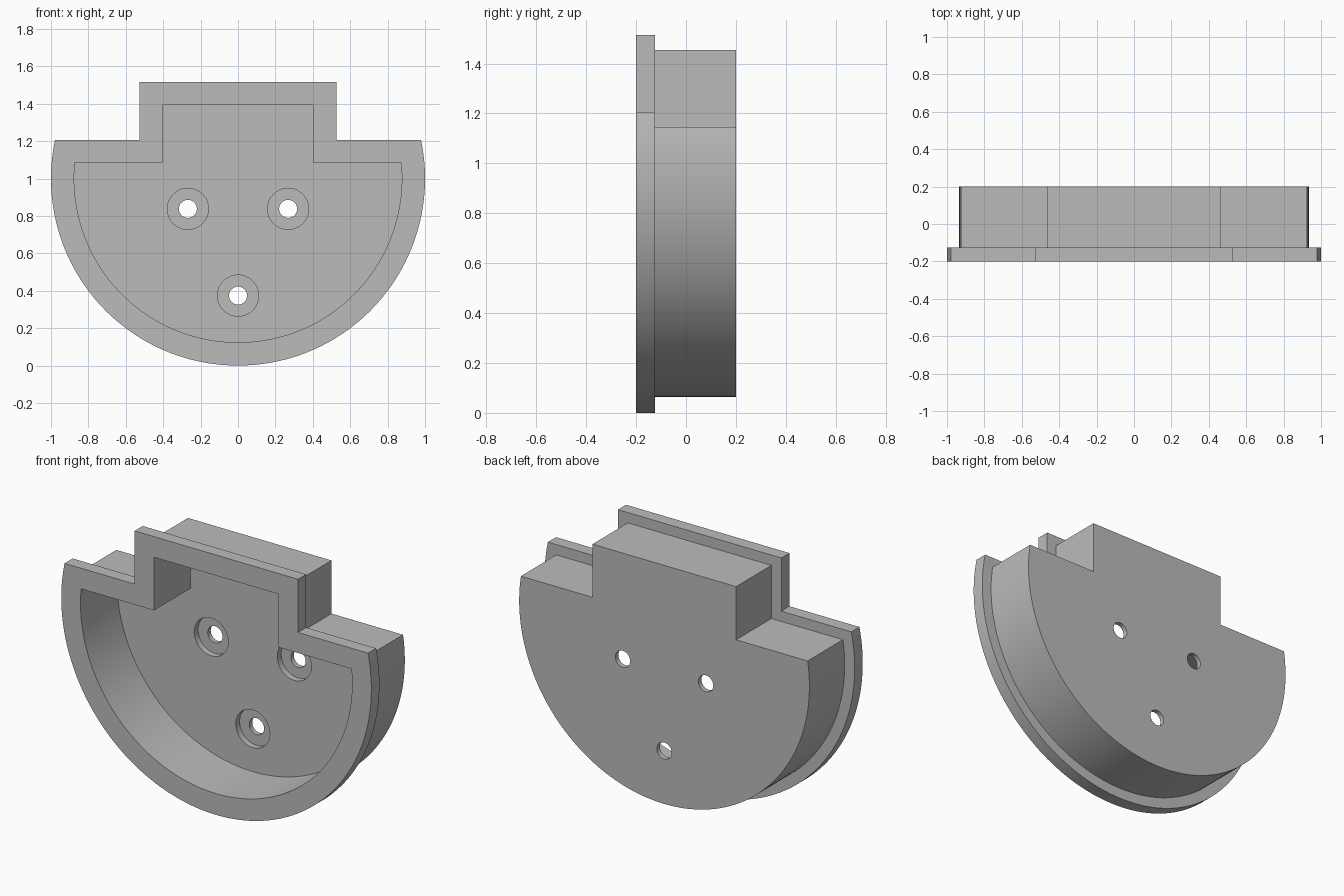
import bpy, bmesh, math
from mathutils import Matrix

old = bpy.data.objects.get("Cube")
if old:
    bpy.data.objects.remove(old, do_unlink=True)

grey = bpy.data.materials.new("plain grey")
grey.use_nodes = True
grey.diffuse_color = (0.5, 0.5, 0.5, 1)
grey.node_tree.nodes["Principled BSDF"].inputs["Base Color"].default_value = (0.5, 0.5, 0.5, 1)


def add_object(name, bm):
    bmesh.ops.recalc_face_normals(bm, faces=bm.faces)
    mesh = bpy.data.meshes.new(name)
    bm.to_mesh(mesh)
    bm.free()
    mesh.materials.append(grey)
    ob = bpy.data.objects.new(name, mesh)
    bpy.context.collection.objects.link(ob)
    return ob


def tabbed_disc(name, radius, shoulder, top, half_tab, y0, y1, steps=96):
    """Disc cut off at shoulder height with a rectangular tab on top."""
    rise = math.asin((shoulder - 1) / radius)
    sweep = math.pi + 2 * rise
    points = [(half_tab, shoulder), (half_tab, top), (-half_tab, top), (-half_tab, shoulder)]
    for i in range(steps + 1):
        a = math.pi - rise + sweep * i / steps
        points.append((radius * math.cos(a), 1 + radius * math.sin(a)))
    bm = bmesh.new()
    face = bm.faces.new([bm.verts.new((x, y0, z)) for x, z in points])
    grown = bmesh.ops.extrude_face_region(bm, geom=[face])["geom"]
    verts = [g for g in grown if isinstance(g, bmesh.types.BMVert)]
    bmesh.ops.translate(bm, verts=verts, vec=(0, y1 - y0, 0))
    return add_object(name, bm)


def cylinder(name, x, z, radius, y0, y1):
    bm = bmesh.new()
    place = Matrix.Translation((x, (y0 + y1) / 2, z)) @ Matrix.Rotation(math.pi / 2, 4, "X")
    bmesh.ops.create_cone(bm, cap_ends=True, segments=48, radius1=radius,
                          radius2=radius, depth=y1 - y0, matrix=place)
    return add_object(name, bm)


def combine(target, tool, operation):
    tool.hide_render = True
    mod = target.modifiers.new(operation.title(), "BOOLEAN")
    mod.operation, mod.solver, mod.object = operation, "EXACT", tool
    bpy.context.view_layer.objects.active = target
    bpy.ops.object.modifier_apply(modifier=mod.name)
    bpy.data.objects.remove(tool, do_unlink=True)


# Outer shell: wide front flange joined to the narrower body
housing = tabbed_disc("housing", 1, 1.205, 1.515, 0.527, -0.2, -0.125)
body = tabbed_disc("body", 0.936, 1.145, 1.455, 0.463, -0.16, 0.2)
combine(housing, body, "UNION")

# Open cavity from the front
cavity = tabbed_disc("cavity_cutter", 0.876, 1.085, 1.395, 0.402, -0.3, 0.136)
combine(housing, cavity, "DIFFERENCE")

# Three counterbored screw holes in the floor
for x, z in ((-0.268, 0.838), (0.268, 0.838), (0, 0.374)):
    combine(housing, cylinder("bore_cutter", x, z, 0.11, 0.05, 0.172), "DIFFERENCE")
    combine(housing, cylinder("hole_cutter", x, z, 0.048, 0.1, 0.3), "DIFFERENCE")

# Smooth curved walls, crisp edges
bpy.ops.object.select_all(action="DESELECT")
housing.select_set(True)
bpy.context.view_layer.objects.active = housing
bpy.ops.object.shade_smooth_by_angle(angle=math.radians(30))
